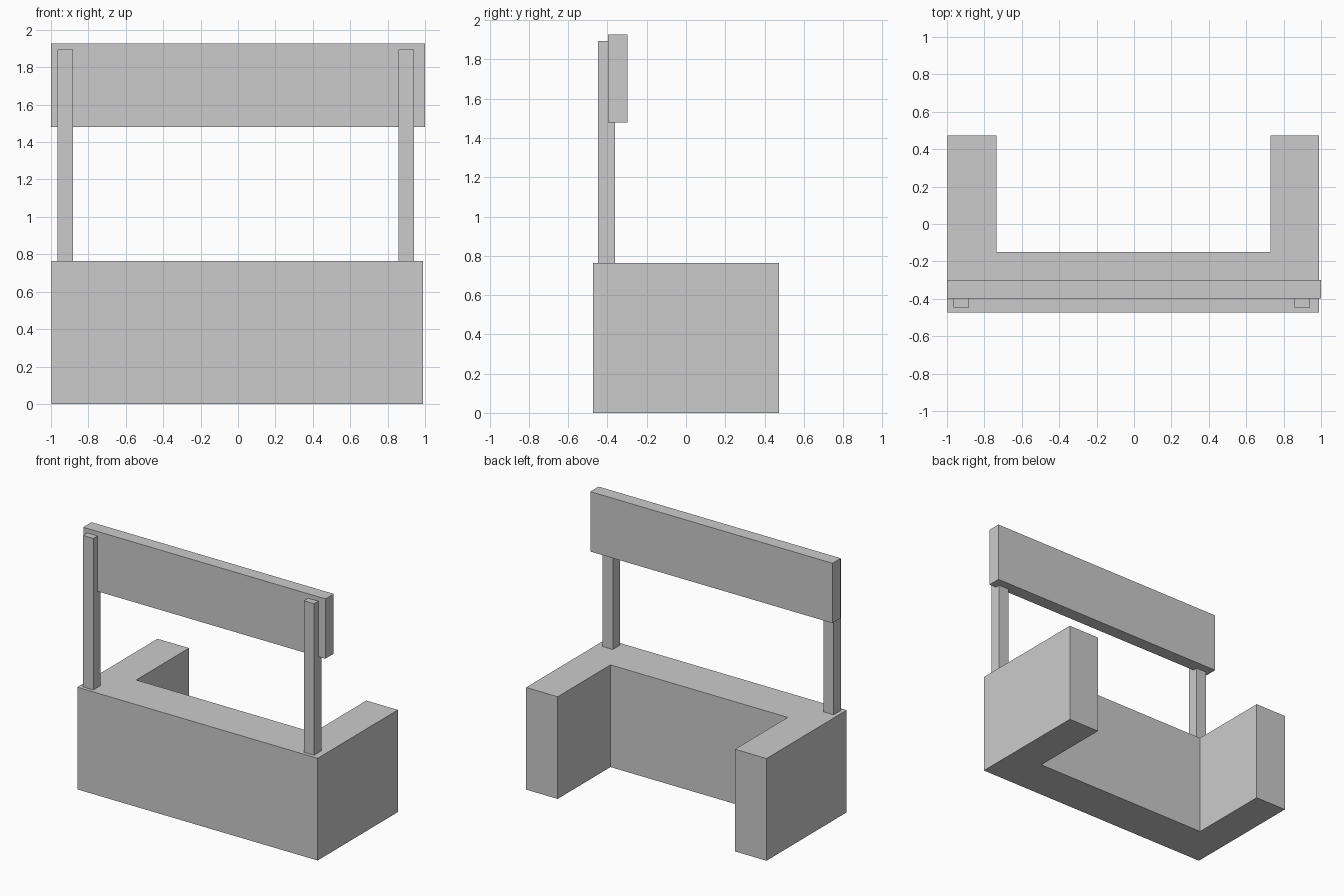
import bpy
import bmesh

if "Cube" in bpy.data.objects:
    bpy.data.objects.remove(bpy.data.objects["Cube"])


def prism(name, outline, z0, z1):
    """Closed solid made by extruding a counter-clockwise XY outline upward."""
    bm = bmesh.new()
    face = bm.faces.new([bm.verts.new((x, y, z0)) for x, y in outline])
    top = bmesh.ops.extrude_face_region(bm, geom=[face], use_keep_orig=True)
    verts = [g for g in top["geom"] if isinstance(g, bmesh.types.BMVert)]
    bmesh.ops.translate(bm, verts=verts, vec=(0, 0, z1 - z0))
    bmesh.ops.recalc_face_normals(bm, faces=bm.faces)
    mesh = bpy.data.meshes.new(name)
    bm.to_mesh(mesh)
    bm.free()
    obj = bpy.data.objects.new(name, mesh)
    bpy.context.collection.objects.link(obj)
    return obj


def box(name, x0, x1, y0, y1, z0, z1):
    return prism(name, [(x0, y0), (x1, y0), (x1, y1), (x0, y1)], z0, z1)


COUNTER_TOP = 0.763

# U-shaped counter, open at the back
xl, xr, wing = -0.996, 0.989, 0.26
y_front, y_inner, y_back = -0.473, -0.15, 0.473
prism("counter", [
    (xl, y_front), (xr, y_front), (xr, y_back), (xr - wing, y_back),
    (xr - wing, y_inner), (xl + wing, y_inner), (xl + wing, y_back), (xl, y_back),
], 0, COUNTER_TOP)

# Two upright posts standing on the counter
for side, x in (("left", -0.924), ("right", 0.899)):
    box(side + "_post", x - 0.042, x + 0.042, -0.447, -0.361, COUNTER_TOP, 1.894)

# Sign board fixed to the back of the posts
box("sign_board", -1.0, 1.0, -0.397, -0.299, 1.48, 1.927)
